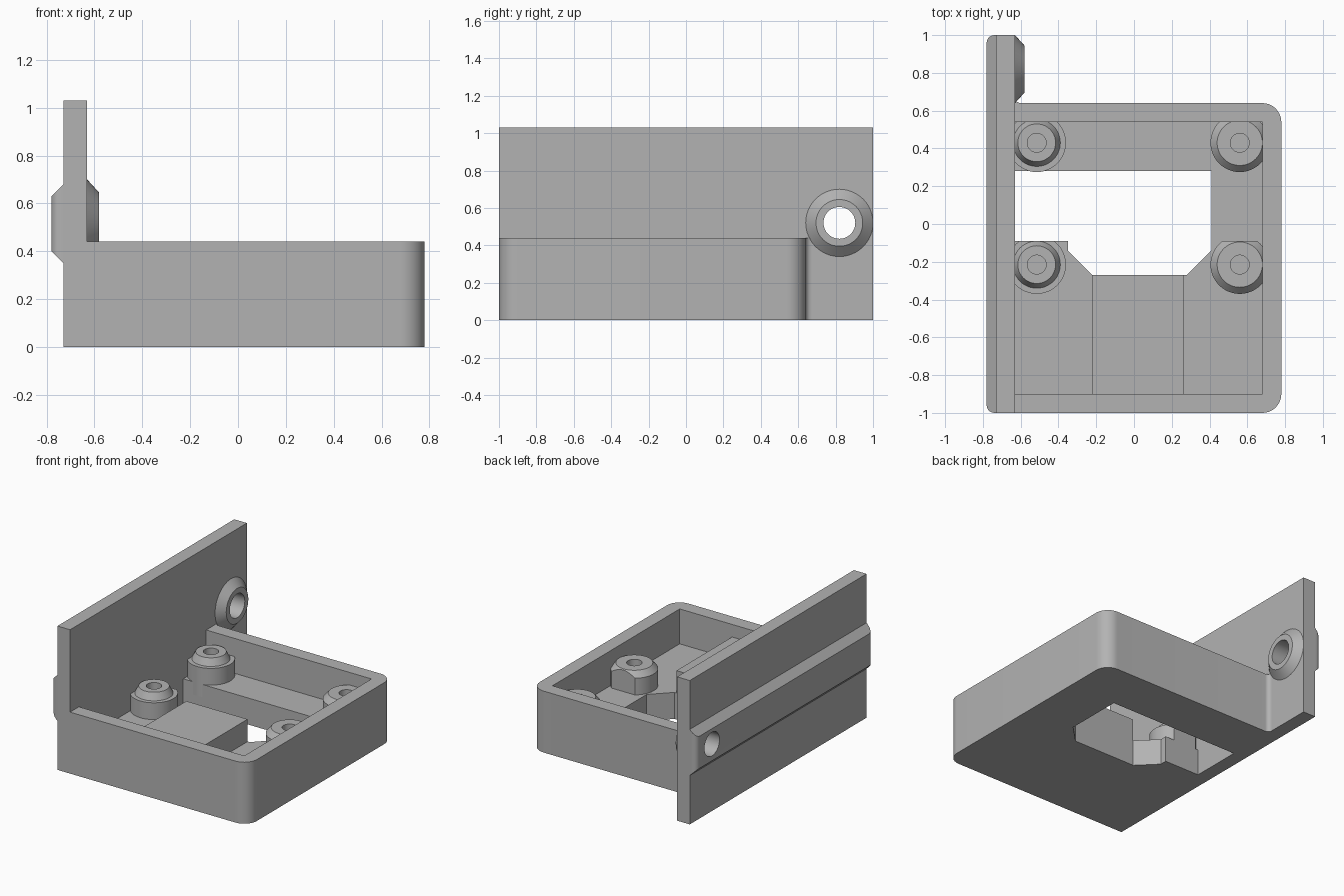
import bpy, bmesh, math
from mathutils import Matrix, Vector

cube = bpy.data.objects.get("Cube")
if cube:
    bpy.data.objects.remove(cube, do_unlink=True)

grey = bpy.data.materials.new("plain grey")
grey.use_nodes = True
grey.diffuse_color = (0.45, 0.45, 0.45, 1)
grey.node_tree.nodes["Principled BSDF"].inputs["Base Color"].default_value = (0.45, 0.45, 0.45, 1)


def finish(name, bm):
    bmesh.ops.recalc_face_normals(bm, faces=bm.faces)
    mesh = bpy.data.meshes.new(name)
    bm.to_mesh(mesh)
    bm.free()
    mesh.materials.append(grey)
    ob = bpy.data.objects.new(name, mesh)
    bpy.context.collection.objects.link(ob)
    return ob


def prism(name, points, depth):
    """Extrude a closed 3D outline along a vector."""
    bm = bmesh.new()
    face = bm.faces.new([bm.verts.new(p) for p in points])
    ext = bmesh.ops.extrude_face_region(bm, geom=[face])
    moved = [g for g in ext["geom"] if isinstance(g, bmesh.types.BMVert)]
    bmesh.ops.translate(bm, vec=Vector(depth), verts=moved)
    return finish(name, bm)


def box(name, lo, hi):
    (a, b, c), (d, e, f) = lo, hi
    return prism(name, [(a, b, c), (d, b, c), (d, e, c), (a, e, c)], (0, 0, f - c))


def lathe(name, profile, place, steps=48):
    """Revolve a closed (radius, height) profile about z, then place it."""
    bm = bmesh.new()
    rings = []
    for i in range(steps):
        t = math.tau * i / steps
        rings.append([bm.verts.new((r * math.cos(t), r * math.sin(t), h)) for r, h in profile])
    n = len(profile)
    for i in range(steps):
        a, b = rings[i], rings[(i + 1) % steps]
        for j in range(n):
            k = (j + 1) % n
            bm.faces.new((a[j], b[j], b[k], a[k]))
    bmesh.ops.remove_doubles(bm, verts=bm.verts, dist=1e-5)
    bm.transform(place)
    return finish(name, bm)


def select(ob):
    bpy.ops.object.select_all(action='DESELECT')
    ob.select_set(True)
    bpy.context.view_layer.objects.active = ob


def cut(ob, cutter):
    mod = ob.modifiers.new("cut", 'BOOLEAN')
    mod.operation = 'DIFFERENCE'
    mod.solver = 'EXACT'
    mod.object = cutter
    select(ob)
    bpy.ops.object.modifier_apply(modifier=mod.name)


def arc(cx, cy, r, start, end, steps=10):
    angles = [math.radians(start + (end - start) * i / steps) for i in range(steps + 1)]
    return [(cx + r * math.cos(a), cy + r * math.sin(a), 0) for a in angles]


# Tray: rounded outer corners and a small fillet into the plate
outline = [(-0.63, -1, 0)] + arc(0.68, -0.9, 0.1, -90, 0) + arc(0.68, 0.54, 0.1, 0, 90)
outline += arc(-0.6, 0.67, 0.03, 270, 180, 5)
tray = prism("tray", outline, (0, 0, 0.44))
FLOOR = 0.19
cavity = box("cavity_cutter", (-0.7, -0.9, FLOOR), (0.68, 0.54, 0.6))

# Window through the floor
window = prism("window_cutter", [
    (-0.7, 0.28, -0.1), (-0.7, -0.09, -0.1), (-0.35, -0.09, -0.1), (-0.35, -0.14, -0.1),
    (-0.22, -0.27, -0.1), (0.28, -0.27, -0.1), (0.41, -0.14, -0.1), (0.41, 0.28, -0.1)],
    (0, 0, 0.6))
cut(tray, cavity)
cut(tray, window)

# Raised block on the front floor
block = box("raised_block", (-0.22, -0.9, FLOOR), (0.265, -0.27, 0.35))

# Upright side plate and the rib on its outer face
plate = box("side_plate", (-0.73, -1, 0), (-0.63, 1, 1.03))
rib = prism("rib", [(-0.73, -1, 0.35), (-0.78, -1, 0.40), (-0.78, -1, 0.63), (-0.73, -1, 0.68)],
            (0, 2, 0))
bm = bmesh.new()
bm.from_mesh(rib.data)
ends = [e for e in bm.edges if all(v.co.x < -0.77 for v in e.verts)
        and abs(e.verts[0].co.y - e.verts[1].co.y) < 0.01]
bmesh.ops.bevel(bm, geom=ends, offset=0.04, segments=5, profile=0.5, affect='EDGES')
bm.to_mesh(rib.data)
bm.free()

# Conical collar with a hole right through plate and rib
turn = Matrix.Translation((-0.63, 0.82, 0.52)) @ Matrix.Rotation(math.pi / 2, 4, 'Y')
collar = lathe("collar", [(0.085, 0), (0.18, 0), (0.125, 0.05), (0.085, 0.05)], turn)
drill = lathe("drill_cutter", [(0, -0.3), (0.085, -0.3), (0.085, 0.2), (0, 0.2)], turn)
cut(plate, drill)
cut(rib, drill)

# Four screw posts: stepped next to the plate, chamfered on the far side
stepped = [(0, 0.1), (0.155, 0.1), (0.155, 0.31), (0.125, 0.31), (0.1, 0.36),
           (0.05, 0.36), (0.05, 0.2), (0, 0.2)]
chamfered = [(0, 0.1), (0.155, 0.1), (0.155, 0.31), (0.12, 0.35),
             (0.05, 0.35), (0.05, 0.2), (0, 0.2)]
trim = box("post_trim_cutter", (-1, -0.09, 0), (1, 0.2, 0.6))
posts = []
for side, x, profile in (("right", -0.515, stepped), ("left", 0.56, chamfered)):
    for end, y in (("front", -0.215), ("back", 0.43)):
        post = lathe(f"{end}_{side}_post", profile, Matrix.Translation((x, y, 0)))
        if end == "front":
            cut(post, trim)
        posts.append(post)

for ob in (cavity, window, drill, trim):
    bpy.data.objects.remove(ob, do_unlink=True)

for ob in [tray, rib, plate, collar] + posts:
    select(ob)
    bpy.ops.object.shade_smooth_by_angle(angle=math.radians(25))
